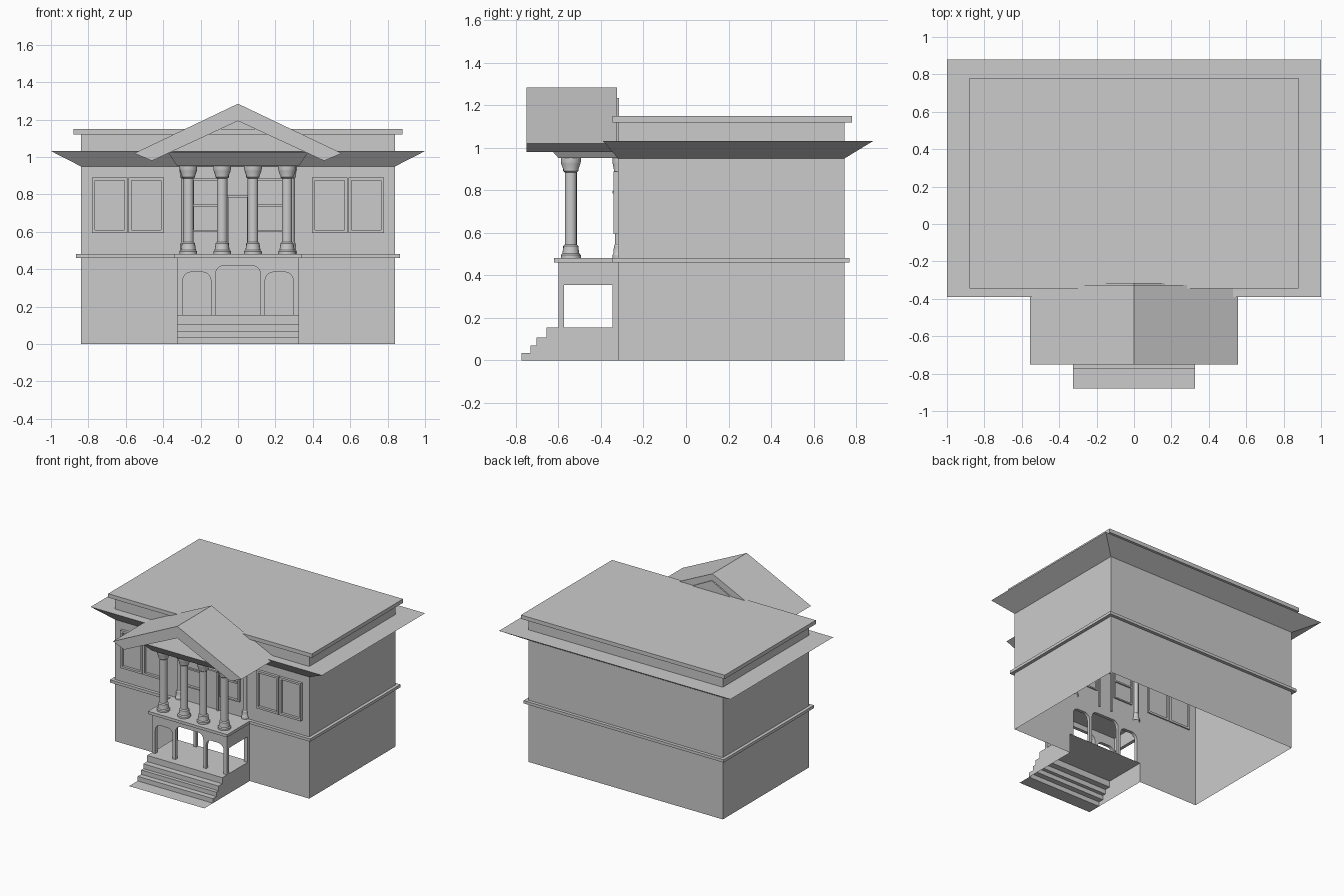
import bpy, math

if "Cube" in bpy.data.objects:
    bpy.data.objects.remove(bpy.data.objects["Cube"])


def make(name, verts, faces):
    me = bpy.data.meshes.new(name)
    me.from_pydata(verts, [], faces)
    me.update()
    ob = bpy.data.objects.new(name, me)
    bpy.context.collection.objects.link(ob)
    return ob


def prism(name, pts, a, b, axis='Y'):
    # extrude a 2D outline along an axis (Y: pts are x,z / X: pts are y,z)
    n = len(pts)
    place = (lambda p, d: (p[0], d, p[1])) if axis == 'Y' else (lambda p, d: (d, p[0], p[1]))
    verts = [place(p, d) for d in (a, b) for p in pts]
    faces = [tuple(range(n))[::-1], tuple(range(n, 2 * n))]
    faces += [(i, (i + 1) % n, n + (i + 1) % n, n + i) for i in range(n)]
    ob = make(name, verts, faces)
    fix_normals(ob)
    return ob


def fix_normals(ob):
    import bmesh
    bm = bmesh.new()
    bm.from_mesh(ob.data)
    bmesh.ops.recalc_face_normals(bm, faces=bm.faces)
    bm.to_mesh(ob.data)
    bm.free()


def box(name, x0, x1, y0, y1, z0, z1):
    return prism(name, [(x0, z0), (x1, z0), (x1, z1), (x0, z1)], y0, y1)


def loft(name, rings, cap_top=False):
    # skin through stacked rectangles (x half width, y front, y back, z)
    verts, faces = [], []
    for hx, y0, y1, z in rings:
        verts += [(-hx, y0, z), (hx, y0, z), (hx, y1, z), (-hx, y1, z)]
    for r in range(len(rings) - 1):
        for i in range(4):
            j = (i + 1) % 4
            faces.append((4 * r + i, 4 * r + j, 4 * r + 4 + j, 4 * r + 4 + i))
    if cap_top:
        k = len(verts) - 4
        faces.append((k, k + 1, k + 2, k + 3))
    return make(name, verts, faces)


W, F, B = 0.84, -0.32, 0.745
P = 0.325

# hollow main walls, open below, with an opening behind the porch
front = [(-W, 0), (-P, 0), (-P, .46), (P, .46), (P, 0), (W, 0), (W, 1.12), (-W, 1.12)]
make("front_wall", [(x, F, z) for x, z in front], [tuple(range(8))])
make("side_and_back_walls",
     [(W, F, 0), (W, B, 0), (-W, B, 0), (-W, F, 0),
      (W, F, 1.12), (W, B, 1.12), (-W, B, 1.12), (-W, F, 1.12)],
     [(0, 1, 5, 4), (1, 2, 6, 5), (2, 3, 7, 6)])

# string course, flared eaves and flat roof cap
loft("string_course", [(W, F, B, .46), (.865, -.345, .77, .46),
                       (.865, -.345, .77, .482), (W, F, B, .482)])
loft("eaves", [(W, F, B, .95), (1.0, -.39, .88, 1.032), (W, F, B, 1.032)])
loft("roof_cap", [(W, F, B, 1.12), (.88, -.345, .78, 1.12), (.88, -.345, .78, 1.15)], True)


# framed windows
def window(name, x0, x1, z0, z1, t=.016):
    box(name + "_left", x0, x0 + t, -.34, -.31, z0, z1)
    box(name + "_right", x1 - t, x1, -.34, -.31, z0, z1)
    box(name + "_head", x0 + t, x1 - t, -.34, -.31, z1 - t, z1)
    box(name + "_sill", x0 + t, x1 - t, -.34, -.31, z0, z0 + t)


for s in (-1, 1):
    for a, b in ((.395, .585), (.592, .78)):
        window("window_frame", min(s * a, s * b), max(s * a, s * b), .595, .89)
    a, b = sorted((s * .08, s * .245))
    window("porch_window", a, b, .60, .885, .01)
    box("window_rail", a, b, -.332, -.31, .735, .747)

# balcony door
box("door_lintel", -.06, .06, -.345, -.31, .785, .797)
for s in (-1, 1):
    box("door_jamb", s * .055 - .006, s * .055 + .006, -.335, -.31, .48, .785)

# steps, porch floor and ground sheet as a thin skin with side cheeks
steps = [(-.88, 0), (-.774, 0), (-.774, .036), (-.732, .036), (-.732, .07), (-.704, .07),
         (-.704, .107), (-.657, .107), (-.657, .155), (F, .155)]
n = len(steps)
v = [(s * P, y, z) for s in (-1, 1) for y, z in steps]
make("steps", v, [(i, n + i, n + i + 1, i + 1) for i in range(n - 1)])
for s in (-1, 1):
    side = steps[1:] + [(F, 0)]
    make("step_cheek", [(s * P, y, z) for y, z in side], [tuple(range(len(side)))])


# porch arcades with three round-cornered openings
def arch(x0, x1, top, r):
    pts = [(x0, .155)]
    for cx, a0 in ((x0 + r, 180), (x1 - r, 90)):
        for k in range(6):
            a = math.radians(a0 - k * 18)
            pts.append((cx + r * math.cos(a), top - r + r * math.sin(a)))
    return pts + [(x1, .155)]


outline = [(-P, .155)] + arch(-.295, -.145, .385, .045) + arch(-.12, .12, .42, .045) \
    + arch(.145, .295, .385, .045) + [(P, .155), (P, .46), (-P, .46)]
prism("front_arcade", outline, -.60, -.575)
prism("rear_arcade", outline, -.345, -.32)
side = [(-.6, .155), (-.575, .155), (-.575, .355), (-.345, .355),
        (-.345, .155), (F, .155), (F, .46), (-.6, .46)]
for s in (-1, 1):
    prism("porch_side", side, s * .3, s * P, 'X')
box("balcony_deck", -.342, .342, -.622, F, .46, .482)

# turned columns, plus two engaged at the wall
prof = [(.047, .482), (.047, .496), (.04, .503), (.036, .53), (.036, .538), (.028, .545),
        (.028, .885), (.036, .892), (.036, .9), (.045, .925), (.047, .935), (.047, .952)]


def column(name, x, y, scale=1, sides=16):
    verts = [(x + scale * r * math.cos(2 * math.pi * i / sides),
              y + scale * r * math.sin(2 * math.pi * i / sides), z)
             for r, z in prof for i in range(sides)]
    faces = [(k * sides + i, k * sides + (i + 1) % sides,
              (k + 1) * sides + (i + 1) % sides, (k + 1) * sides + i)
             for k in range(len(prof) - 1) for i in range(sides)]
    ob = make(name, verts, faces)
    bpy.ops.object.select_all(action='DESELECT')
    ob.select_set(True)
    bpy.context.view_layer.objects.active = ob
    bpy.ops.object.shade_smooth_by_angle(angle=math.radians(30))


for x in (-.265, -.085, .08, .262):
    column("column", x, -.542)
for s in (-1, 1):
    column("wall_column", s * .285, -.318, .6)

# portico ceiling and flared entablature
make("portico_ceiling", [(-P, -.6, .952), (P, -.6, .952), (P, F, .952), (-P, F, .952)],
     [(3, 2, 1, 0)])
loft("portico_eaves", [(P, -.6, F, .952), (.375, -.665, F, 1.025)], True)

# gable roof and the triangular wall behind it
prism("gable_roof", [(0, 1.285), (-.555, 1.02), (-.46, .98), (0, 1.193), (.46, .98), (.555, 1.02)],
      -.75, -.325)
prism("gable_wall", [(0, 1.235), (-.4, 1.03), (.4, 1.03)], -.33, -.315)
